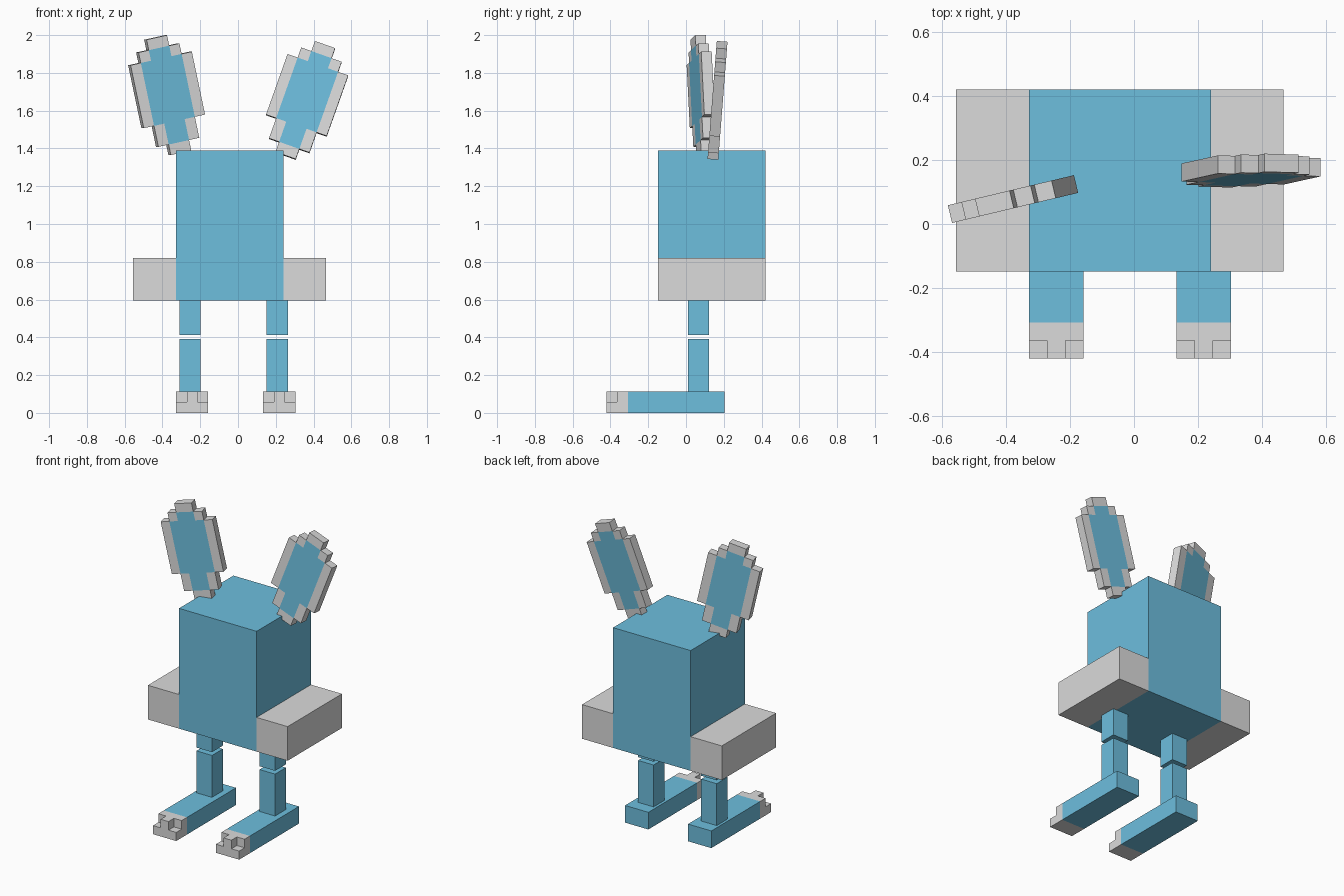
import bpy, bmesh, math
from mathutils import Matrix, Vector

if "Cube" in bpy.data.objects:
    bpy.data.objects.remove(bpy.data.objects["Cube"])

U = 0.0568  # size of one block unit


def material(name, rgb):
    m = bpy.data.materials.new(name)
    m.diffuse_color = (*[(c / 255) ** 2.2 for c in rgb], 1)
    m.use_nodes = True
    m.node_tree.nodes["Principled BSDF"].inputs["Base Color"].default_value = m.diffuse_color
    return m


BLUE = material("sky blue", (109, 189, 221))
GREY = material("light grey", (218, 218, 218))


def finish(name, bm, mats, matrix=None):
    me = bpy.data.meshes.new(name)
    bm.to_mesh(me)
    bm.free()
    for m in mats:
        me.materials.append(m)
    ob = bpy.data.objects.new(name, me)
    bpy.context.collection.objects.link(ob)
    if matrix:
        ob.matrix_world = matrix
    return ob


def box(name, lo, hi, mat):
    bm = bmesh.new()
    bmesh.ops.create_cube(bm, size=1)
    for v in bm.verts:
        v.co = [l + (c + 0.5) * (h - l) for c, l, h in zip(v.co, lo, hi)]
    return finish(name, bm, [mat])


def blocks(name, cells, matrix):
    """Outer skin of a set of unit cells; cells maps (i, j, k) to material index."""
    bm = bmesh.new()
    for cell, mi in cells.items():
        centre = Vector(cell) + Vector((0.5, 0.5, 0.5))
        for axis in range(3):
            for s in (-1, 1):
                n = Vector((0, 0, 0))
                n[axis] = s
                if tuple(int(c + d) for c, d in zip(cell, n)) in cells:
                    continue
                a = Vector((0, 0, 0))
                a[(axis + 1) % 3] = 0.5
                b = n.cross(a)
                p = centre + n * 0.5
                f = bm.faces.new([bm.verts.new((p + q) * U)
                                  for q in (a + b, b - a, -a - b, a - b)])
                f.material_index = mi
    bmesh.ops.remove_doubles(bm, verts=bm.verts, dist=1e-4)
    bmesh.ops.recalc_face_normals(bm, faces=bm.faces)
    bmesh.ops.dissolve_limit(bm, angle_limit=0.01, verts=bm.verts,
                             edges=bm.edges, delimit={'MATERIAL'})
    return finish(name, bm, [BLUE, GREY], matrix)


# Body and the side blocks
box("body", (-0.328, -0.148, 0.594), (0.24, 0.42, 1.39), BLUE)
box("left_side_block", (-0.556, -0.148, 0.594), (-0.328, 0.42, 0.82), GREY)
box("right_side_block", (0.24, -0.148, 0.594), (0.467, 0.42, 0.82), GREY)

# Legs with a gap at the knee, and feet with a notched grey toe
foot = {(i, j, k): int(j < 2)
        for i in range(3) for j in range(11) for k in range(2)
        if not (j == 0 and k == 1 and i != 1)}
for side, leg_x, foot_x in (("left", -0.311, -0.328), ("right", 0.151, 0.133)):
    x0, x1 = leg_x, leg_x + 2 * U
    box(side + "_lower_leg", (x0, 0.01, 2 * U), (x1, 0.123, 0.391), BLUE)
    box(side + "_upper_leg", (x0, 0.01, 0.413), (x1, 0.123, 0.594), BLUE)
    blocks(side + "_foot", foot, Matrix.Translation((foot_x, -0.421, 0)))

# Ears: half width of each row from the bottom, grey rim around a blue middle
half_widths = [1, 2, 2, 3, 3, 3, 3, 3, 3, 2, 1]
outline = {(i, k) for k, w in enumerate(half_widths) for i in range(-w, w)}
ear = {}
for i, k in outline:
    inner = {(i + 1, k), (i - 1, k), (i, k + 1), (i, k - 1)} <= outline
    ear[(i, 0, k)] = 0 if inner else 1

for side, pos, yaw, pitch, roll in (("left", (-0.378, 0.078, 1.71), 13.4, 0, -12.2),
                                    ("right", (0.366, 0.169, 1.681), 0, -4.5, 19.5)):
    rot = (Matrix.Rotation(math.radians(yaw), 4, 'Z')
           @ Matrix.Rotation(math.radians(pitch), 4, 'X')
           @ Matrix.Rotation(math.radians(roll), 4, 'Y'))
    pivot = Matrix.Translation((0, -U / 2, -6 * U))
    blocks(side + "_ear", ear, Matrix.Translation(pos) @ rot @ pivot)
